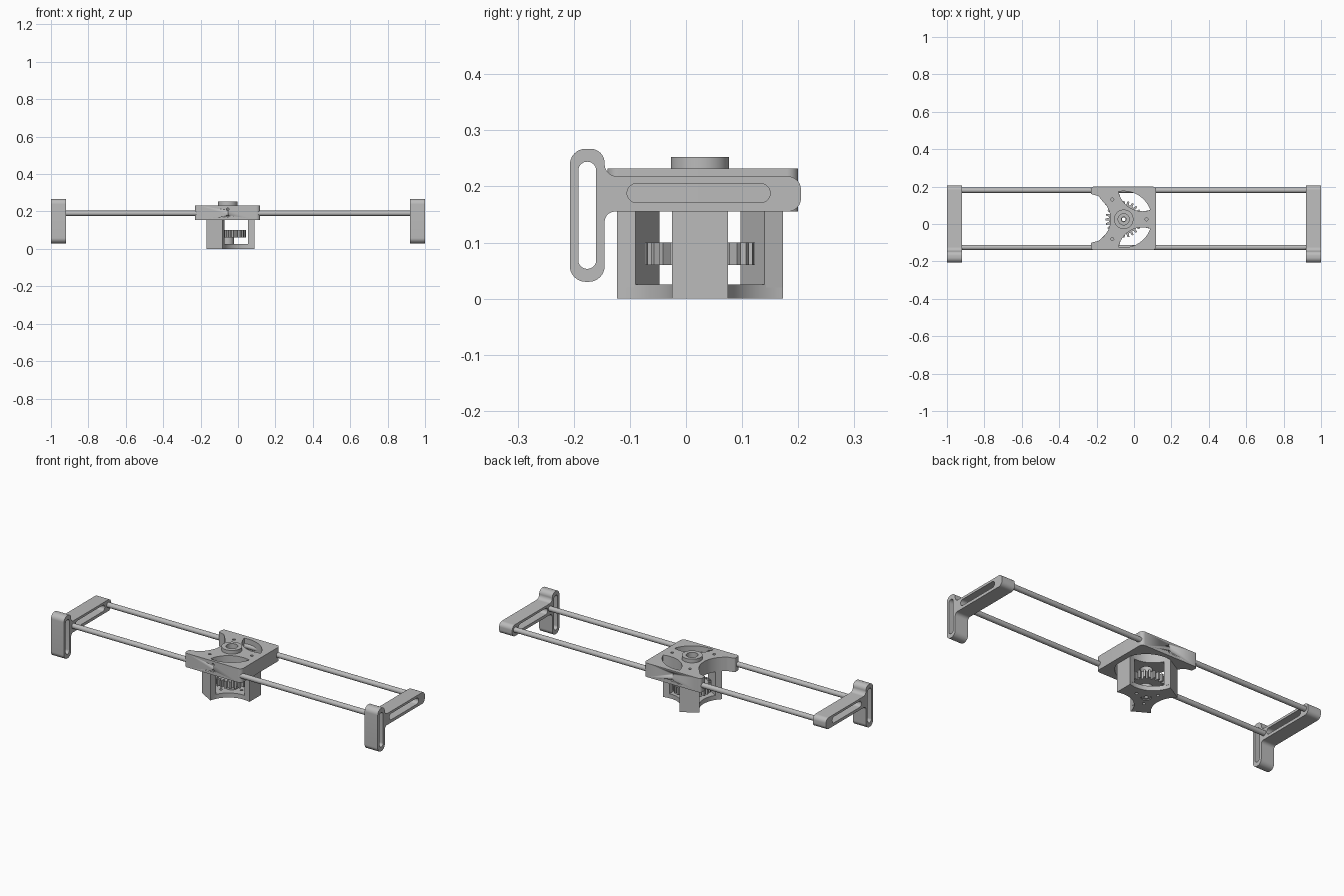
import bpy, bmesh
from math import cos, sin, pi, tan, radians
from mathutils import Vector, Matrix

cube = bpy.data.objects.get("Cube")
if cube:
    bpy.data.objects.remove(cube, do_unlink=True)

grey = bpy.data.materials.new("plain_grey")
grey.use_nodes = True
tone = (0.5, 0.5, 0.5, 1)
grey.diffuse_color = tone
grey.node_tree.nodes["Principled BSDF"].inputs["Base Color"].default_value = tone

CENTRE = Vector((-0.055, 0.025))   # axis of the gear housing
SIDEWAYS = Matrix(((0, 0, 1, 0), (1, 0, 0, 0), (0, 1, 0, 0), (0, 0, 0, 1)))
ALONG_Y = Matrix(((1, 0, 0, 0), (0, 0, 1, 0), (0, 1, 0, 0), (0, 0, 0, 1)))


def activate(obj):
    bpy.ops.object.select_all(action='DESELECT')
    obj.select_set(True)
    bpy.context.view_layer.objects.active = obj


def prism(name, loops, low, high, matrix=Matrix()):
    """Filled outline with holes, extruded from low to high."""
    curve = bpy.data.curves.new(name, 'CURVE')
    curve.dimensions = '2D'
    curve.fill_mode = 'BOTH'
    curve.extrude = (high - low) / 2
    for loop in loops:
        spline = curve.splines.new('POLY')
        spline.points.add(len(loop) - 1)
        for point, p in zip(spline.points, loop):
            point.co = (p[0], p[1], 0, 1)
        spline.use_cyclic_u = True
    obj = bpy.data.objects.new(name, curve)
    bpy.context.collection.objects.link(obj)
    activate(obj)
    bpy.ops.object.convert(target='MESH')
    obj = bpy.context.object
    mesh = obj.data
    bm = bmesh.new()
    bm.from_mesh(mesh)
    bmesh.ops.remove_doubles(bm, verts=bm.verts, dist=1e-5)
    bmesh.ops.transform(bm, verts=bm.verts,
                        matrix=matrix @ Matrix.Translation((0, 0, (low + high) / 2)))
    bmesh.ops.recalc_face_normals(bm, faces=bm.faces)
    bm.to_mesh(mesh)
    bm.free()
    mesh.materials.clear()
    mesh.materials.append(grey)
    bpy.ops.object.shade_smooth_by_angle(angle=radians(30))
    return obj


def circle(centre, radius, count=32):
    return [Vector((centre[0] + radius * cos(2 * pi * i / count),
                    centre[1] + radius * sin(2 * pi * i / count))) for i in range(count)]


def arc(middle, start, end, steps):
    """Shorter arc about middle from start to end."""
    a, b = start - middle, end - middle
    return [middle + a.lerp(b, i / steps).normalized() * a.length for i in range(steps + 1)]


def rounded(corners, steps=8):
    """Outline from (x, y, corner radius) entries."""
    out = []
    for i, (x, y, r) in enumerate(corners):
        p = Vector((x, y))
        if r == 0:
            out.append(p)
            continue
        a = (Vector(corners[i - 1][:2]) - p).normalized()
        b = (Vector(corners[(i + 1) % len(corners)][:2]) - p).normalized()
        half = a.angle(b) / 2
        reach = r / tan(half)
        middle = p + (a + b).normalized() * r / sin(half)
        out += arc(middle, p + a * reach, p + b * reach, steps)
    return out


def slot(x0, x1, y0, y1):
    r = min(x1 - x0, y1 - y0) * 0.499
    return rounded([(x0, y0, r), (x1, y0, r), (x1, y1, r), (x0, y1, r)])


def spin(points, degrees):
    c, s = cos(radians(degrees)), sin(radians(degrees))
    return [CENTRE + Vector((c * x - s * y, s * x + c * y)) for x, y in points]


# Concave side of the three-cornered housing, between two flat corners
FLAT, WIDE, WAIST = 0.142, 0.05, 0.07
tip = Vector((FLAT, WIDE))
along = Vector((cos(pi / 3), sin(pi / 3)))
far_tip = 2 * tip.dot(along) * along - tip
half_chord = (tip - far_tip).length / 2
sag = tip.dot(along) - WAIST
bend = (half_chord ** 2 + sag ** 2) / (2 * sag)
scoop = arc(along * (WAIST + bend), tip, far_tip, 20)
bulge = arc(Vector((0, 0)), far_tip, tip, 20)[1:-1]

# Housing base and its three pillars
base_edge = [p for k in range(3) for p in spin(scoop, 120 * k)]
screws = [spin([(0.06, 0)], 120 * k)[0] for k in range(3)]
prism("housing_base", [base_edge, circle(CENTRE, 0.025)]
      + [circle(s, 0.008, 16) for s in screws], 0, 0.025)
for k in range(3):
    prism(f"housing_pillar_{k + 1}",
          [spin([(0.108, -0.043), (FLAT, -WIDE), tip, (0.108, 0.043)], 120 * k)], 0.02, 0.16)

# Carriage plate with an open scoop on one side and two lens openings
mouth = spin(scoop, 120)
edge = rounded([(-0.23, -0.1, 0.008), (-0.23, -0.14, 0.015), (0.118, -0.14, 0.02),
                (0.118, 0.2, 0.02), (-0.23, 0.2, 0.015), (-0.23, 0.16, 0.008),
                (-0.19, 0.15, 0.015), (*mouth[0], 0), (*mouth[-1], 0), (-0.19, -0.09, 0.015)])
split = edge.index(mouth[0])
outline = edge[:split] + mouth + edge[split + 2:]
lenses = [spin(scoop + bulge, turn) for turn in (0, 240)]
bolts = [spin([(0.122, 0)], 120 * k)[0] for k in range(3)]
plate = prism("carriage_plate", [outline, circle(CENTRE, 0.03)]
              + lenses + [circle(b, 0.008, 16) for b in bolts], 0.155, 0.232)

# Grub screw holes in the front and back edges
for low, high in ((-0.16, -0.12), (0.18, 0.22)):
    for height in (0.178, 0.212):
        cutter = prism("screw_cutter", [circle((CENTRE.x, height), 0.007, 16)],
                       low, high, ALONG_Y)
        cutter.hide_render = True
        cut = plate.modifiers.new("screw_hole", 'BOOLEAN')
        cut.operation = 'DIFFERENCE'
        cut.object = cutter
        activate(plate)
        bpy.ops.object.modifier_apply(modifier=cut.name)
        bpy.data.objects.remove(cutter, do_unlink=True)

# Bearing collar
prism("bearing_collar", [circle(CENTRE, 0.052, 48), circle(CENTRE, 0.03)], 0.2, 0.252)

# Drive gear on a short boss
TEETH = 24
gear_edge = []
for i in range(TEETH):
    for offset, r in ((-0.3, 0.08), (-0.2, 0.098), (0.2, 0.098), (0.3, 0.08)):
        a = 2 * pi * (i + offset) / TEETH
        gear_edge.append(CENTRE + r * Vector((cos(a), sin(a))))
prism("drive_gear", [gear_edge, circle(CENTRE, 0.013)], 0.06, 0.1)
prism("gear_boss", [circle(CENTRE, 0.033), circle(CENTRE, 0.013)], 0.022, 0.062)
prism("gear_shaft", [circle(CENTRE, 0.022), circle(CENTRE, 0.01)], 0.003, 0.03)

# Guide rods
for name, y in (("front_rod", -0.125), ("back_rod", 0.18)):
    prism(name, [circle((y, 0.19), 0.014, 24)], -0.95, 0.95, SIDEWAYS)

# Slotted end brackets, one at each end
bracket = rounded([(-0.207, 0.03, 0.028), (-0.145, 0.03, 0.028), (-0.145, 0.155, 0.018),
                   (0.205, 0.155, 0.024), (0.205, 0.218, 0.024), (-0.145, 0.218, 0.022),
                   (-0.145, 0.267, 0.025), (-0.207, 0.267, 0.028)])
holes = [slot(-0.192, -0.16, 0.053, 0.244), slot(-0.105, 0.15, 0.171, 0.205)]
for name, low, high in (("left_bracket", 0.92, 1), ("right_bracket", -1, -0.92)):
    prism(name, [bracket] + holes, low, high, SIDEWAYS)
